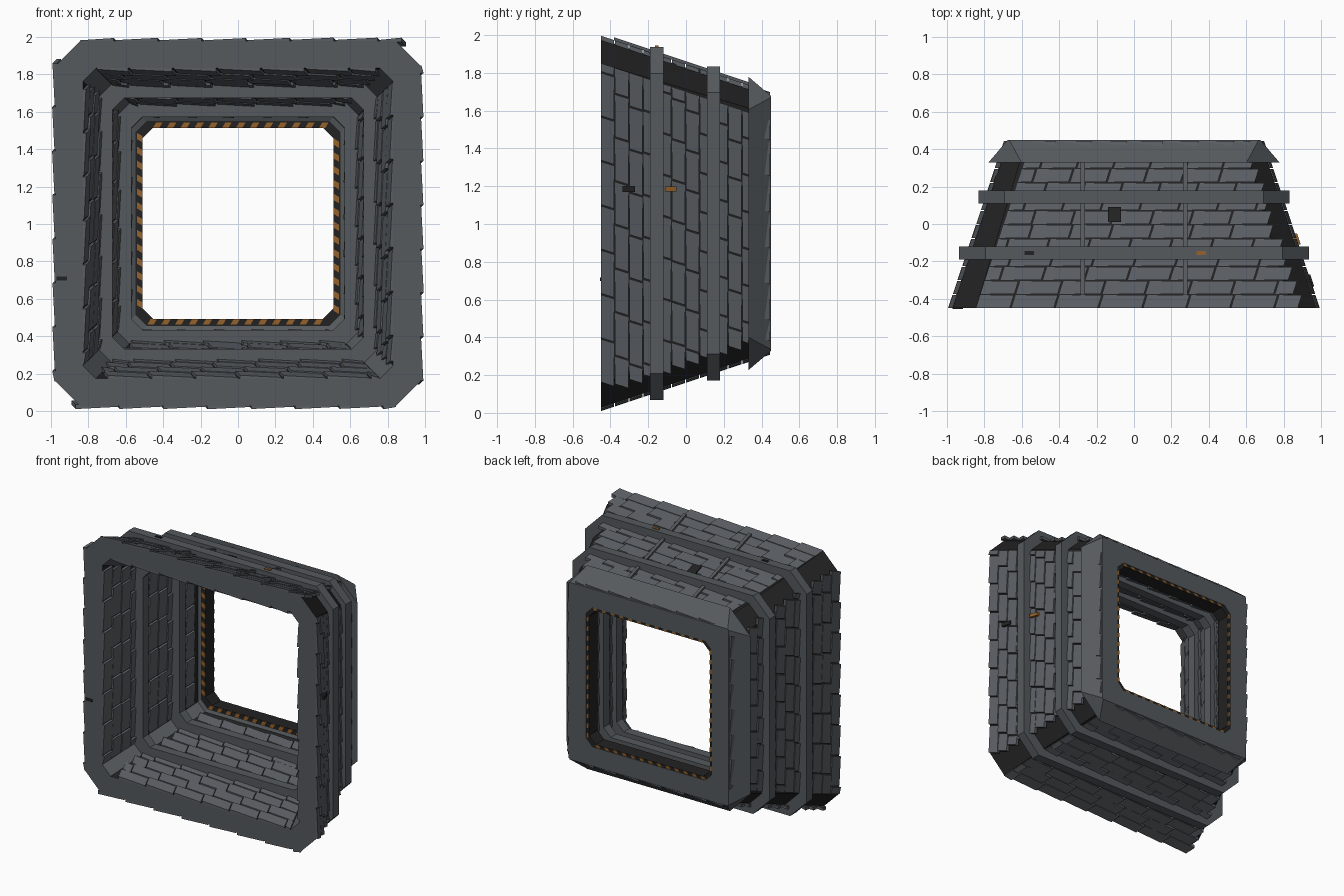
import bpy, bmesh, math, random

if "Cube" in bpy.data.objects:
    bpy.data.objects.remove(bpy.data.objects["Cube"])
random.seed(4)
ZC = 1.003


def mat(name, rgb):
    m = bpy.data.materials.new(name)
    m.diffuse_color = (*rgb, 1)
    m.use_nodes = True
    m.node_tree.nodes["Principled BSDF"].inputs["Base Color"].default_value = m.diffuse_color
    return m


FRAME = mat("frame grey", (0.092, 0.102, 0.110))
TILE = mat("plate grey", (0.100, 0.110, 0.122))
DARK = mat("dark grey", (0.016, 0.016, 0.017))
ORANGE = mat("warning orange", (0.30, 0.12, 0.025))


def outer(y):
    return 0.825 - y / 3


def inner(y):
    return 0.68 - y / 3


def finish(bm, name, mats):
    bmesh.ops.recalc_face_normals(bm, faces=bm.faces)
    me = bpy.data.meshes.new(name)
    bm.to_mesh(me)
    bm.free()
    for m in mats:
        me.materials.append(m)
    ob = bpy.data.objects.new(name, me)
    bpy.context.collection.objects.link(ob)
    return ob


def place(t, y, r, k):
    # side k of the square tunnel: 0 top, 1 right, 2 bottom, 3 left
    c, s = [(1, 0), (0, 1), (-1, 0), (0, -1)][k]
    return (t * c + r * s, y, ZC + r * c - t * s)


def octagon(bm, h, ch, y):
    vs = []
    for k in range(4):
        vs += [bm.verts.new(place(-(h - ch), y, h, k)), bm.verts.new(place(h - ch, y, h, k))]
    return vs


def ring(name, loops, mats, rule=None):
    # closed tube lofted through chamfered squares (half, chamfer, y)
    bm = bmesh.new()
    L = [octagon(bm, *l) for l in loops]
    for a in range(len(L)):
        p, q = L[a], L[(a + 1) % len(L)]
        for i in range(8):
            j = (i + 1) % 8
            f = bm.faces.new((p[i], p[j], q[j], q[i]))
            if rule:
                f.material_index = rule(a, i)
    return finish(bm, name, mats)


def slab(bm, k, t0, t1, y0, y1, low, high, shear=0.0, lift=0.0, mi=0):
    # skewed box on side k; low/high give the radius at each y
    v = []
    for fn, top in ((low, 0), (high, 1)):
        for t, y, e in ((t0, y0, 0), (t1, y0, 1), (t1 + shear, y1, 1), (t0 + shear, y1, 0)):
            v.append(bm.verts.new(place(t, y, fn(y) + lift * e * top, k)))
    for idx in ((0, 1, 2, 3), (4, 5, 6, 7), (0, 1, 5, 4), (1, 2, 6, 5), (2, 3, 7, 6), (3, 0, 4, 7)):
        bm.faces.new([v[i] for i in idx]).material_index = mi


def const(r):
    return lambda y: r


# Tapered hull: dark outside under the plates, grey front face and inner corners
ring("tunnel_hull",
     [(outer(-.45), .13, -.45), (outer(.44), .10, .44), (inner(.44), .06, .44), (inner(-.45), .07, -.45)],
     [FRAME, DARK],
     lambda a, i: 0 if a == 3 or (a == 2 and i % 2) else 1)

# Two ribs wrapped around and through the hull
for name, y, ho, hi in (("front_rib", -.155, .935, .67), ("rear_rib", .145, .832, .57)):
    ring(name, [(ho, .14, y - .035), (ho, .14, y + .035), (hi, .06, y + .035), (hi, .06, y - .035)], [FRAME])

# Rear collar, octagon in front running to a square at the back
ring("rear_collar",
     [(.777, .175, .33), (.675, .008, .45), (.53, .055, .45), (.545, .06, .342), (.57, .06, .33)], [FRAME])

# Dark liner of the rear opening
ring("opening_liner", [(.548, .06, .336), (.535, .06, .441), (.51, .055, .441), (.51, .055, .336)], [DARK])

# Slanted warning stripes on both ends of the liner
bm = bmesh.new()
for k in range(4):
    for n in range(13):
        t = -.455 + n * .074
        for y0, y1 in ((.331, .337), (.44, .444)):
            v = [bm.verts.new(place(t + dt, y, r, k)) for y in (y0, y1)
                 for dt, r in ((0, .511), (.034, .511), (.052, .541), (.018, .541))]
            for idx in ((0, 1, 2, 3), (4, 5, 6, 7), (0, 1, 5, 4), (1, 2, 6, 5), (2, 3, 7, 6), (3, 0, 4, 7)):
                bm.faces.new([v[i] for i in idx])
finish(bm, "warning_stripes", [ORANGE])

# Staggered armour plates outside and inside, twelve rows per side
ROWS, STEP = 12, 0.075
for name, base, sign, margin in (("outer_plates", outer, 1, .13), ("inner_plates", inner, -1, .075)):
    bm = bmesh.new()
    for k in range(4):
        for i in range(ROWS if sign > 0 else ROWS - 2):
            y0 = -.45 + i * STEP
            y1 = y0 + STEP - .005
            w = base(y0) - margin
            start, end = -w, w + (.03 if sign > 0 else -.02)
            length = .235 - .004 * i
            t = start - random.uniform(0, length * .8)
            while t < end - .03:
                a, b = max(t, start), min(t + length - .010, end)
                if b - a > .03:
                    r = .004 + random.uniform(0, .003)
                    slab(bm, k, a, b, y0, y1,
                         lambda y: base(y) - sign * .006,
                         lambda y, r=r: base(y) + sign * r,
                         shear=.022, lift=sign * .012)
                t += length
    finish(bm, name, [TILE])

# Two long rails raised over the roof
bm = bmesh.new()
for x in (-.275, .275):
    slab(bm, 0, x - .012, x + .012, -.38, .335, lambda y: outer(y) + .018, lambda y: outer(y) + .034)
finish(bm, "roof_rails", [FRAME])

# Small fittings on roof, right side and front face
bm = bmesh.new()
slab(bm, 0, -.14, -.07, .01, .09, outer, lambda y: outer(y) + .025, mi=0)
slab(bm, 0, -.585, -.535, -.165, -.145, const(.93), const(.941), mi=0)
slab(bm, 0, .335, .385, -.165, -.145, const(.93), const(.941), mi=1)
slab(bm, 1, -.197, -.167, -.335, -.27, outer, lambda y: outer(y) + .027, mi=0)
slab(bm, 1, -.195, -.170, -.11, -.05, outer, lambda y: outer(y) + .03, mi=1)
slab(bm, 3, -.305, -.285, -.455, -.44, const(.915), const(.97), mi=0)
finish(bm, "fittings", [DARK, ORANGE])
